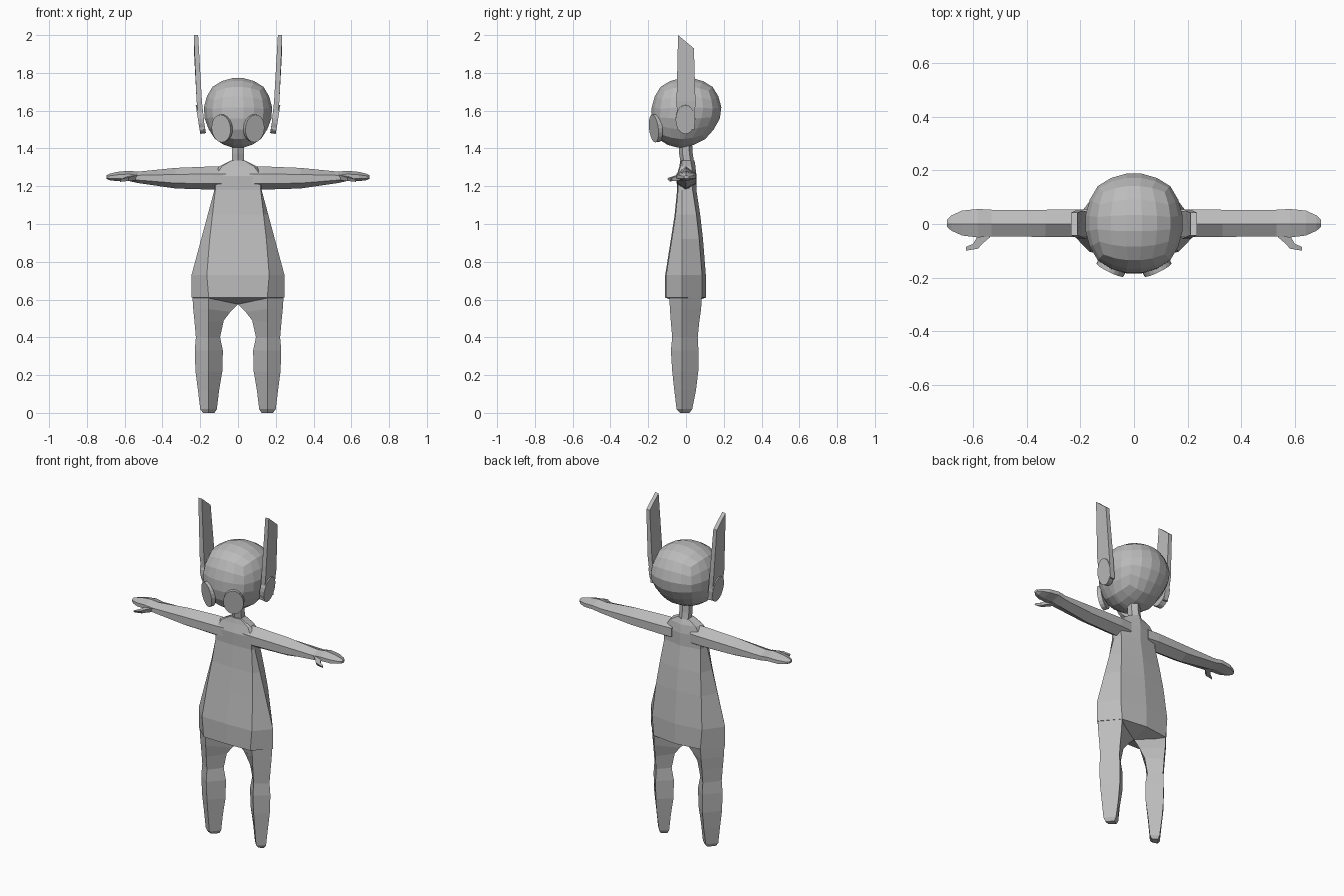
import bpy, bmesh, math
from mathutils import Vector, Matrix

cube = bpy.data.objects.get("Cube")
if cube:
    bpy.data.objects.remove(cube, do_unlink=True)

grey = bpy.data.materials.new("plain grey")
grey.use_nodes = True
COLOUR = (0.5, 0.5, 0.5, 1)
grey.diffuse_color = COLOUR
grey.node_tree.nodes["Principled BSDF"].inputs["Base Color"].default_value = COLOUR


def finish(name, bm):
    bmesh.ops.recalc_face_normals(bm, faces=bm.faces[:])
    mesh = bpy.data.meshes.new(name)
    bm.to_mesh(mesh)
    bm.free()
    mesh.materials.append(grey)
    obj = bpy.data.objects.new(name, mesh)
    bpy.context.collection.objects.link(obj)
    return obj


def loft(name, rings, start=None, end=None, mirror=False):
    """Skin a list of rings; each end closes on a pole point or a flat cap."""
    bm = bmesh.new()
    loops = [[bm.verts.new(p) for p in ring] for ring in rings]
    n = len(loops[0])
    for a, b in zip(loops, loops[1:]):
        for i in range(n):
            j = (i + 1) % n
            bm.faces.new((a[i], a[j], b[j], b[i]))
    for loop, pole in ((loops[0], start), (loops[-1], end)):
        if pole:
            tip = bm.verts.new(pole)
            for i in range(n):
                bm.faces.new((loop[i], loop[(i + 1) % n], tip))
        else:
            bm.faces.new(loop)
    if mirror:
        flip(bm)
    return finish(name, bm)


def flip(bm):
    bmesh.ops.scale(bm, vec=(-1, 1, 1), verts=bm.verts[:])


def pair(build, name, *args, **kw):
    for side, mirror in (("left", False), ("right", True)):
        build(side + "_" + name, *args, mirror=mirror, **kw)


def disc(name, centre, normal, radii, depth, mirror=False):
    bm = bmesh.new()
    bmesh.ops.create_cone(bm, cap_ends=True, segments=20, radius1=1, radius2=1, depth=depth)
    n = Vector(normal).normalized()
    across = Vector((0, 0, 1)).cross(n).normalized()
    up = n.cross(across)
    turn = Matrix((across * radii[0], up * radii[1], n)).transposed().to_4x4()
    bm.transform(Matrix.Translation(centre) @ turn)
    if mirror:
        flip(bm)
    return finish(name, bm)


# Torso: z, front half width, side half width, front y, back y
def torso_ring(z, w, side, f, b):
    return [(0, f, z), (w, f + .005, z), (side, -.02, z), (w, b - .02, z),
            (0, b, z), (-w, b - .02, z), (-side, -.02, z), (-w, f + .005, z)]


loft("torso", [torso_ring(*r) for r in (
    (.61, .155, .245, -.11, .105), (.73, .165, .246, -.11, .105),
    (.92, .15, .195, -.08, .09), (1.05, .135, .16, -.06, .075),
    (1.18, .12, .125, -.047, .055), (1.255, .12, .125, -.05, .055),
    (1.305, .085, .1, -.035, .05), (1.335, .035, .04, -.03, .045))],
    start=(0, 0, .575))


# Legs: diamond section; z, outer x, inner x, front y, back y, inner z
def leg_ring(z, outer, inner, f, b, zin):
    m = .155
    return [(m, f, z), (outer, -.02, z), (m, b, z), (inner, 0, zin)]


pair(loft, "leg", [leg_ring(*r) for r in (
    (.64, .243, 0, -.09, .085, .575), (.55, .237, .04, -.085, .08, .535),
    (.48, .23, .075, -.08, .07, .49), (.40, .223, .095, -.073, .062, .40),
    (.33, .229, .08, -.08, .066, .33), (.22, .225, .083, -.073, .065, .22),
    (.12, .212, .1, -.062, .053, .12), (.02, .2, .112, -.05, .033, .02),
    (0, .185, .125, -.03, .018, 0))])


# Arms: six-sided section; x, top z, bottom z, front y, back y
def arm_ring(x, top, low, f, b):
    h = top - low
    up, down = top - h * .32, low + h * .26
    return [(x, 0, top), (x, f, up), (x, f, down),
            (x, 0, low), (x, b, down), (x, b, up)]


pair(loft, "arm", [arm_ring(*r) for r in (
    (.06, 1.305, 1.18, -.045, .05), (.13, 1.305, 1.182, -.05, .055),
    (.33, 1.297, 1.188, -.048, .053), (.53, 1.277, 1.217, -.046, .053),
    (.58, 1.282, 1.228, -.05, .056), (.64, 1.276, 1.227, -.043, .05),
    (.68, 1.266, 1.232, -.025, .032), (.697, 1.258, 1.24, -.01, .015))])

# Thumbs, curling forward and outward
path = ((.55, -.035), (.575, -.062), (.59, -.083), (.625, -.092))
thumb = []
for (x, y), r in zip(path, (.014, .011, .009, .007)):
    d = r if x < .6 else 0
    z = 1.245 - (x - .55) * .2
    thumb.append([(x - d, y + r - d, z - r), (x + d, y + r, z - r),
                  (x + d, y + r, z + r), (x - d, y - r, z + r)])
pair(loft, "thumb", thumb)

# Neck
loft("neck", [[(.036 * math.cos(a), y + .036 * math.sin(a), z)
               for a in [math.radians(30 + 60 * i) for i in range(6)]]
              for y, z in ((.01, 1.31), (0, 1.37), (-.005, 1.45))])

# Head: rounded box, narrower at the back of the jaw
bm = bmesh.new()
bmesh.ops.create_cube(bm, size=2)
bmesh.ops.subdivide_edges(bm, edges=bm.edges[:], cuts=4, use_grid_fill=True)
for v in bm.verts:
    angled = Vector([math.tan(c * math.pi / 4) for c in v.co])
    p = angled.normalized().lerp(v.co * .8, .12)
    x, y, z = p.x * .189, p.y * .193, p.z * .193
    if z < 0:
        x *= 1 + z * .7
        y += z * .28 * (1 if y > 0 else .3)
    v.co = (x, y + .003, z + 1.588)
finish("head", bm)

# Eyes and ear cups
pair(disc, "eye", (.084, -.16, 1.507), (.44, -.9, -.12), (.056, .074), .025)
pair(disc, "ear_cup", (.197, -.003, 1.555), (1, 0, -.16), (.052, .077), .03)

# Tall ear blades with slanted tips
blade = []
for z, x, half, drop in ((1.5, .175, .045, 0), (1.65, .191, .05, 0), (2, .211, .042, .07)):
    t = .028 if z < 1.9 else .023
    blade.append([(x, -half, z), (x + t, -half, z),
                  (x + t, half, z - drop), (x, half, z - drop)])
pair(loft, "ear_blade", blade)
